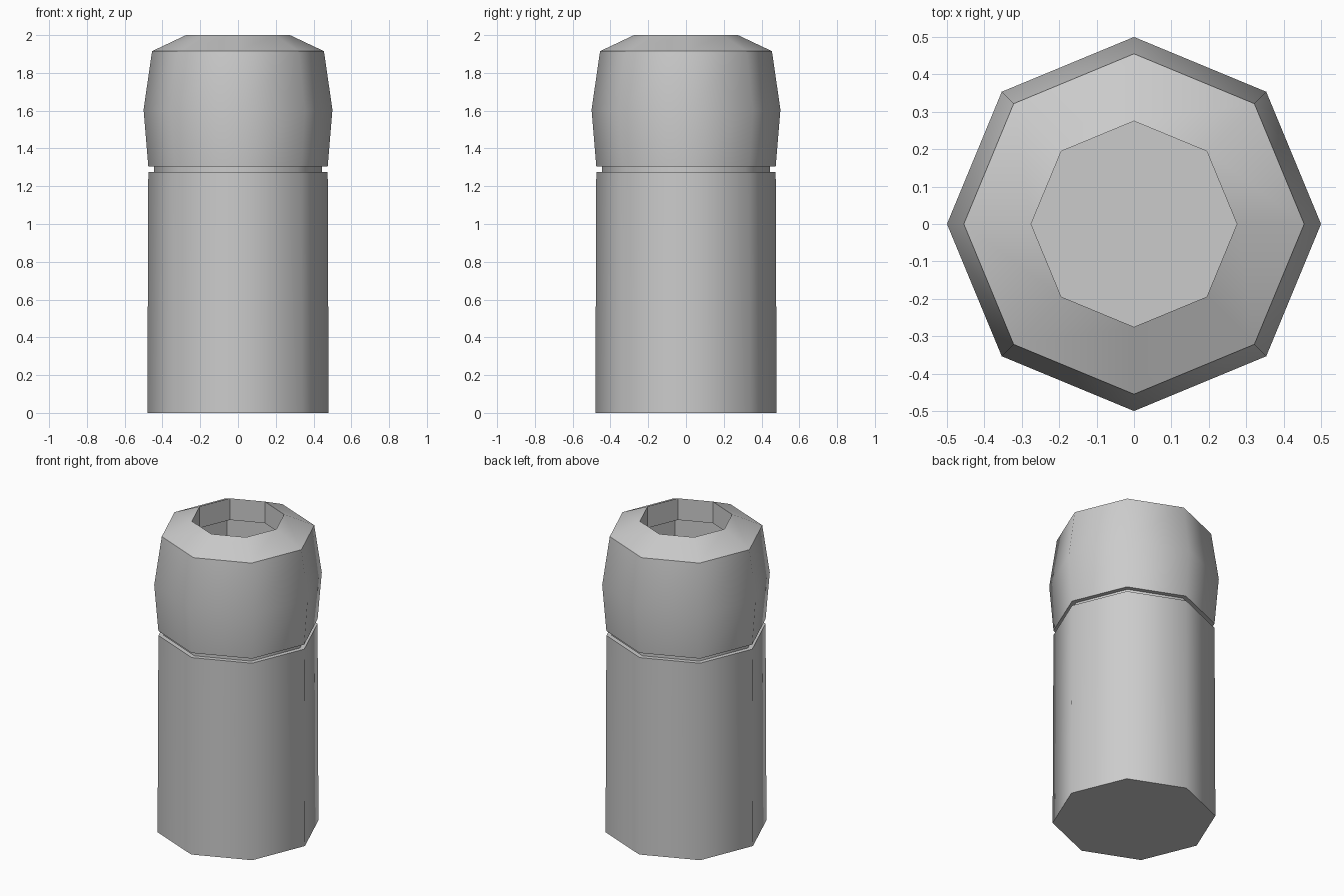
import bpy, bmesh, math

SIDES = 8

cube = bpy.data.objects.get("Cube")
if cube:
    bpy.data.objects.remove(cube, do_unlink=True)

grey = bpy.data.materials.new("plain grey")
grey.use_nodes = True
colour = (0.6, 0.6, 0.6, 1)
grey.diffuse_color = colour
grey.node_tree.nodes["Principled BSDF"].inputs["Base Color"].default_value = colour


def lathe(name, profile, closed=False):
    """Turn a (radius, height) profile into an eight-sided part."""
    bm = bmesh.new()
    rings = []
    for r, z in profile:
        if r == 0:
            rings.append([bm.verts.new((0, 0, z))] * SIDES)
        else:
            rings.append([bm.verts.new((r * math.cos(math.tau * i / SIDES),
                                        r * math.sin(math.tau * i / SIDES), z))
                          for i in range(SIDES)])
    pairs = list(zip(rings, rings[1:]))
    if closed:
        pairs.append((rings[-1], rings[0]))
    for a, b in pairs:
        for i in range(SIDES):
            j = (i + 1) % SIDES
            corners = list(dict.fromkeys((a[i], a[j], b[j], b[i])))
            bm.faces.new(corners)
    bmesh.ops.recalc_face_normals(bm, faces=bm.faces)
    mesh = bpy.data.meshes.new(name)
    bm.to_mesh(mesh)
    bm.free()
    mesh.materials.append(grey)
    obj = bpy.data.objects.new(name, mesh)
    bpy.context.collection.objects.link(obj)
    bpy.ops.object.select_all(action="DESELECT")
    obj.select_set(True)
    bpy.context.view_layer.objects.active = obj
    bpy.ops.object.shade_smooth_by_angle(angle=math.radians(50))
    # Walls facing the axis stay faceted
    for face in mesh.polygons:
        c, n = face.center, face.normal
        if c.x * n.x + c.y * n.y < -0.01:
            face.use_smooth = False
    return obj


# Hollow body with a flat base
lathe("body", [(0, 0), (0.48, 0), (0.475, 1.275), (0.38, 1.275), (0.38, 0.1), (0, 0.1)])

# Recessed ring between body and cap
lathe("neck_ring", [(0.445, 1.275), (0.445, 1.305), (0.38, 1.305), (0.38, 1.275)], closed=True)

# Bulging cap with a sloped shoulder and an open mouth
lathe("cap", [(0.475, 1.305), (0.5, 1.605), (0.455, 1.915), (0.275, 2),
              (0.275, 1.86), (0.38, 1.83), (0.38, 1.305)], closed=True)
